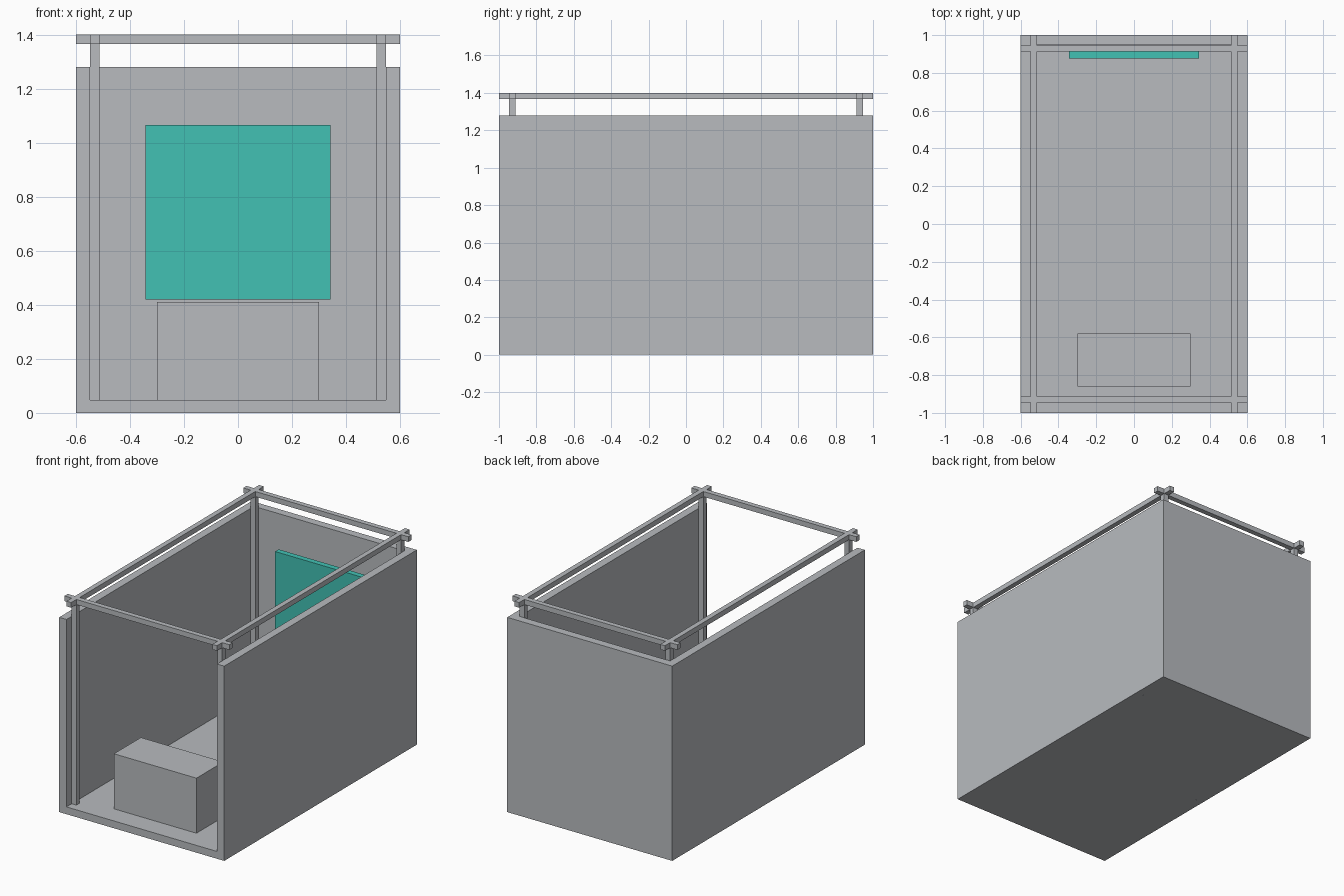
import bpy

cube = bpy.data.objects.get("Cube")
if cube:
    bpy.data.objects.remove(cube, do_unlink=True)


def make_material(name, rgb):
    mat = bpy.data.materials.new(name)
    mat.use_nodes = True
    color = (*rgb, 1.0)
    mat.diffuse_color = color
    mat.node_tree.nodes["Principled BSDF"].inputs["Base Color"].default_value = color
    return mat


grey = make_material("light grey", (0.479, 0.497, 0.521))
teal = make_material("teal", (0.0545, 0.533, 0.456))


def box(name, low, high, mat=grey):
    """Axis-aligned box between two corners."""
    bpy.ops.mesh.primitive_cube_add(size=1)
    obj = bpy.context.object
    obj.name = name
    for v in obj.data.vertices:
        v.co = [(a + b) / 2 + c * (b - a) for a, b, c in zip(low, high, v.co)]
    obj.data.materials.append(mat)
    return obj


W, L = 0.6, 1.0            # half width and half length
FLOOR, WALL_TOP, TOP = 0.048, 1.28, 1.4
IN_X, IN_Y = 0.547, 0.947  # inner wall faces
BAR = 0.034                # square bar thickness
POST_X, POST_Y = 0.53, 0.929
H = BAR / 2
RAIL = TOP - BAR

# Open-fronted shell
box("floor", (-IN_X, -L, 0), (IN_X, IN_Y, FLOOR))
box("back_wall", (-IN_X, IN_Y, 0), (IN_X, L, WALL_TOP))
box("left_wall", (IN_X, -L, 0), (W, L, WALL_TOP))
box("right_wall", (-W, -L, 0), (-IN_X, L, WALL_TOP))

# Corner posts
for side, sx in (("left", 1), ("right", -1)):
    for end, sy in (("front", -1), ("back", 1)):
        x, y = sx * POST_X, sy * POST_Y
        box(f"{end}_{side}_post", (x - H, y - H, FLOOR), (x + H, y + H, RAIL))

# Crossing top rails
for side, sx in (("left", 1), ("right", -1)):
    x = sx * POST_X
    box(f"{side}_rail", (x - H, -L, RAIL), (x + H, L, TOP))
for end, sy in (("front", -1), ("back", 1)):
    y = sy * POST_Y
    box(f"{end}_rail", (-W, y - H, RAIL), (W, y + H, TOP))

# Counter and display panel
box("counter", (-0.3, -0.86, FLOOR), (0.3, -0.58, 0.41))
box("display_panel", (-0.343, 0.875, 0.42), (0.343, 0.912, 1.065), teal)
